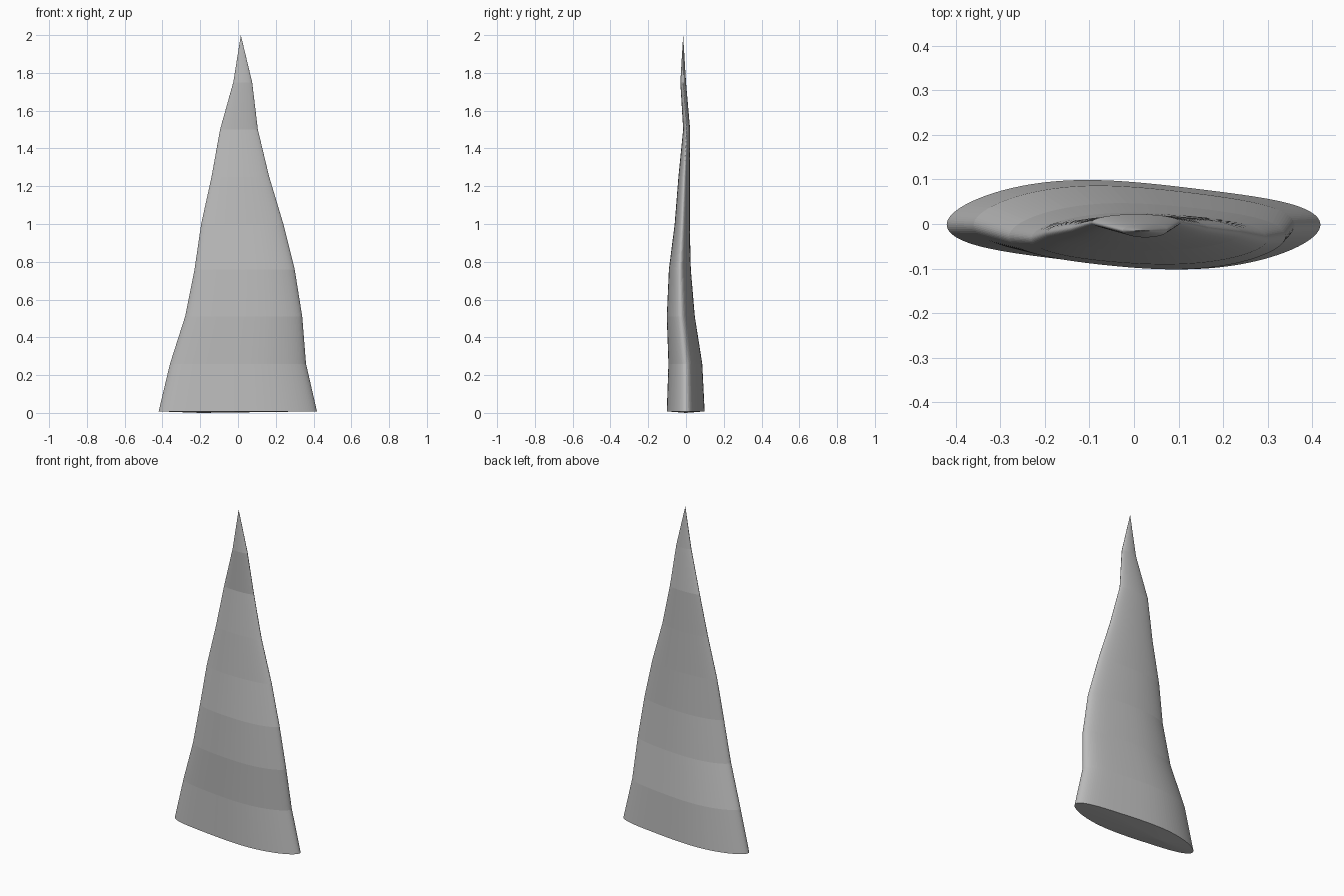
import bpy, bmesh, math

cube = bpy.data.objects.get("Cube")
if cube:
    bpy.data.objects.remove(cube, do_unlink=True)

# One plain grey stone colour
stone = bpy.data.materials.new("stone_grey")
stone.use_nodes = True
grey = (0.5, 0.5, 0.5, 1)
stone.diffuse_color = grey
stone.node_tree.nodes["Principled BSDF"].inputs["Base Color"].default_value = grey

SEGMENTS = 128
# Rings from the base up: height, left edge, right edge, front edge, back edge
RINGS = [
    (0.008, -0.42, 0.418, -0.097, 0.094),
    (0.26, -0.36, 0.36, -0.09, 0.083),
    (0.51, -0.28, 0.34, -0.10, 0.045),
    (0.76, -0.23, 0.30, -0.09, 0.025),
    (1.00, -0.195, 0.24, -0.06, 0.02),
    (1.25, -0.14, 0.165, -0.04, 0.02),
    (1.50, -0.095, 0.105, -0.015, 0.022),
    (1.75, -0.025, 0.075, -0.03, 0.0),
]


def add_ring(bm, z, left, right, front, back):
    """Flattened oval with a gentle sideways ripple that fades with height."""
    ripple = 0.011 * max(0, 1 - z)
    verts = []
    for i in range(SEGMENTS):
        a = math.tau * i / SEGMENTS
        u = math.cos(a)
        x = (left + right) / 2 + u * (right - left) / 2
        y = (front + back) / 2 + math.sin(a) * (back - front) / 2
        verts.append(bm.verts.new((x, y - ripple * math.sin(math.pi * u), z)))
    return verts


def fan(bm, ring, point):
    tip = bm.verts.new(point)
    for a, b in zip(ring, ring[1:] + ring[:1]):
        bm.faces.new((a, b, tip))


# Tapering spire: banded walls, pointed tip and closed base
bm = bmesh.new()
rings = [add_ring(bm, *r) for r in RINGS]
for low, high in zip(rings, rings[1:]):
    for i in range(SEGMENTS):
        j = (i + 1) % SEGMENTS
        bm.faces.new((low[i], low[j], high[j], high[i]))
fan(bm, rings[-1], (0.015, -0.015, 2))
fan(bm, rings[0], (-0.2, 0, 0))
bmesh.ops.recalc_face_normals(bm, faces=bm.faces)

mesh = bpy.data.meshes.new("spire")
bm.to_mesh(mesh)
bm.free()
mesh.materials.append(stone)
spire = bpy.data.objects.new("spire", mesh)
bpy.context.collection.objects.link(spire)
